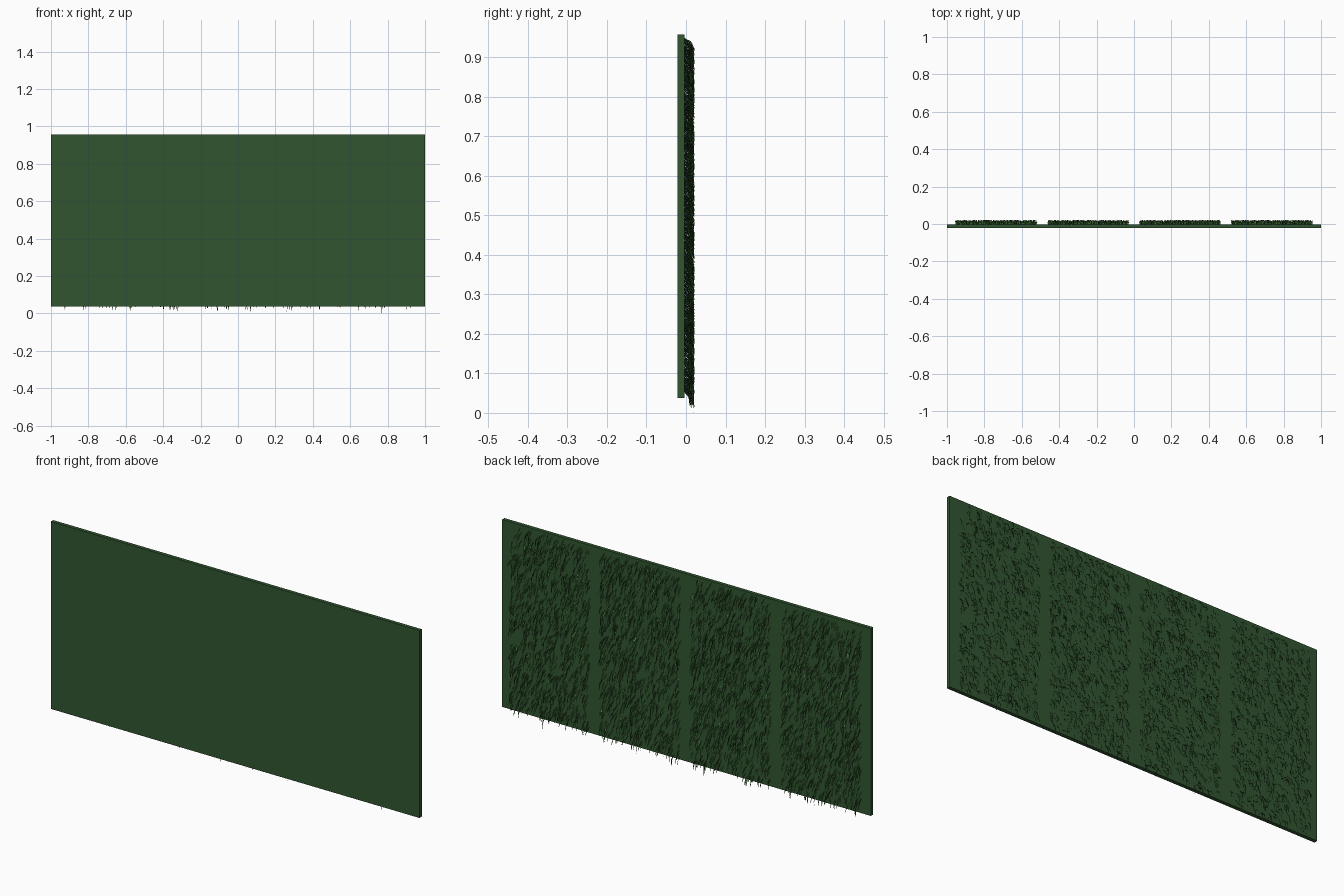
import bpy
import bmesh
import random
from mathutils import Matrix, Vector

random.seed(7)
cube = bpy.data.objects.get("Cube")
if cube:
    bpy.data.objects.remove(cube, do_unlink=True)


def make_material(name, rgb):
    mat = bpy.data.materials.new(name)
    mat.use_nodes = True
    mat.diffuse_color = (*rgb, 1)
    mat.node_tree.nodes["Principled BSDF"].inputs["Base Color"].default_value = (*rgb, 1)
    return mat


PANEL, DARK, MIDDLE, LIGHT = range(4)
materials = [
    make_material("panel green", (0.031, 0.09, 0.031)),
    make_material("dark leaf green", (0.016, 0.05, 0.013)),
    make_material("middle leaf green", (0.04, 0.14, 0.03)),
    make_material("light leaf green", (0.09, 0.26, 0.065)),
]

FRONT, BACK = -0.022, -0.004
BOTTOM, TOP = 0.038, 0.957
BAND_WIDTH = 0.43
BLADES_PER_BAND = 1050


def add_blade(bm, root, reach, drop, lean, width, color):
    """One thin leaf that arches out of the panel and hangs down."""
    side = Vector((width / 2, random.uniform(-0.3, 0.3) * width, 0))
    # share of reach, share of drop, share of width
    profile = ((0, 0, 0.7), (0.75, 0.3, 1), (1, 0.65, 0.8))
    rows = []
    for out, down, wide in profile:
        mid = root + Vector((lean * down, reach * out, -drop * down))
        rows.append((bm.verts.new(mid - side * wide), bm.verts.new(mid + side * wide)))
    tip = bm.verts.new(root + Vector((lean, reach * 0.95, -drop)))
    faces = [bm.faces.new((a[0], a[1], b[1], b[0])) for a, b in zip(rows, rows[1:])]
    faces.append(bm.faces.new((rows[-1][0], rows[-1][1], tip)))
    for face in faces:
        face.material_index = color


# Flat backing panel
bm = bmesh.new()
middle = Vector((0, (FRONT + BACK) / 2, (BOTTOM + TOP) / 2))
size = Vector((2, BACK - FRONT, TOP - BOTTOM))
bmesh.ops.create_cube(bm, size=1, matrix=Matrix.LocRotScale(middle, None, size))

# Four upright bands of hanging leaves on the back
for center in (-0.737, -0.245, 0.245, 0.737):
    for _ in range(BLADES_PER_BAND):
        shift = random.uniform(-BAND_WIDTH, BAND_WIDTH) / 2
        add_blade(bm, Vector((center + shift, BACK, random.uniform(0.053, 0.95))),
                  reach=random.uniform(0.012, 0.025),
                  drop=random.uniform(0.022, 0.053),
                  lean=random.uniform(-0.008, 0.008),
                  width=random.uniform(0.0025, 0.0048),
                  color=random.choice((DARK, MIDDLE, LIGHT)))

# Panel and leaves form one planted wall
mesh = bpy.data.meshes.new("planted_wall_panel")
for mat in materials:
    mesh.materials.append(mat)
bm.to_mesh(mesh)
bm.free()
wall = bpy.data.objects.new("planted_wall_panel", mesh)
bpy.context.collection.objects.link(wall)
